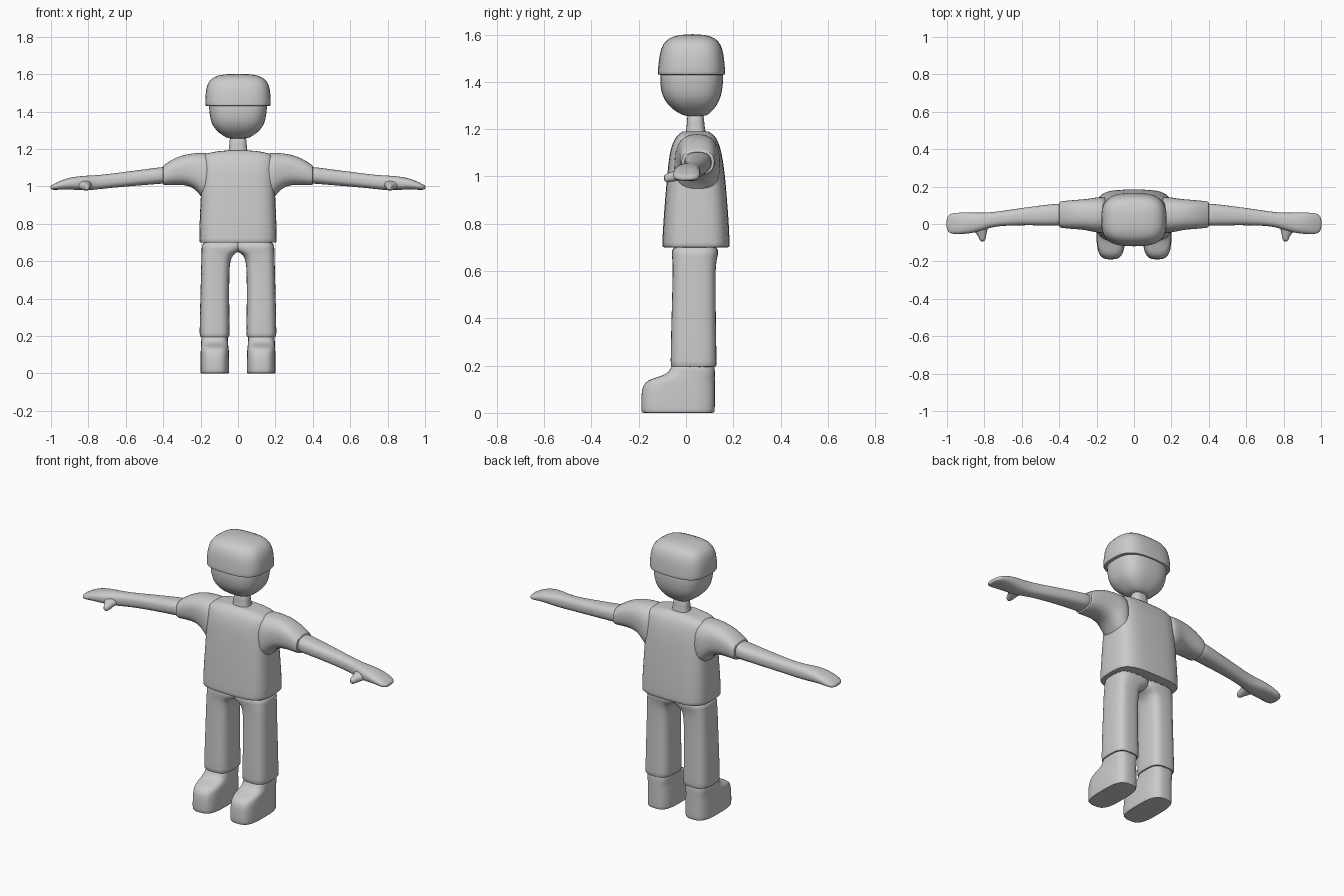
import bpy, bmesh, math

# axis letter -> maps (u, v, position along axis) to x, y, z
AXES = {
    "z": lambda u, v, t: (u, v, t),
    "x": lambda u, v, t: (t, u, v),
    "y": lambda u, v, t: (u, t, v),
}


def loft(name, axis, rings, power=3.0, mirror=False, n=24):
    """Skin rounded-rectangle rings (t, u0, u1, v0, v1) along an axis."""
    bm = bmesh.new()
    loops = []
    for t, u0, u1, v0, v1 in rings:
        loop = []
        for i in range(n):
            a = 2 * math.pi * (i + 0.5) / n
            c, s = math.cos(a), math.sin(a)
            u = (u0 + u1) / 2 + (u1 - u0) / 2 * math.copysign(abs(c) ** (2 / power), c)
            v = (v0 + v1) / 2 + (v1 - v0) / 2 * math.copysign(abs(s) ** (2 / power), s)
            loop.append(bm.verts.new(AXES[axis](u, v, t)))
        loops.append(loop)
    for a, b in zip(loops, loops[1:]):
        for i in range(n):
            j = (i + 1) % n
            bm.faces.new((a[i], a[j], b[j], b[i]))
    bm.faces.new(loops[0])
    bm.faces.new(loops[-1])
    bmesh.ops.recalc_face_normals(bm, faces=bm.faces)
    mesh = bpy.data.meshes.new(name)
    bm.to_mesh(mesh)
    bm.free()
    ob = bpy.data.objects.new(name, mesh)
    bpy.context.collection.objects.link(ob)
    bpy.ops.object.select_all(action="DESELECT")
    ob.select_set(True)
    bpy.context.view_layer.objects.active = ob
    bpy.ops.object.shade_smooth_by_angle(angle=math.radians(50))
    sub = ob.modifiers.new("smooth", "SUBSURF")
    sub.levels = sub.render_levels = 1
    if mirror:
        ob.modifiers.new("mirror", "MIRROR")
    return ob


def sym(t, h, v0, v1):
    """Ring that is symmetric about x = 0."""
    return (t, -h, h, v0, v1)


# Head and neck
loft("head", "z", [
    sym(1.255, 0.045, 0.00, 0.08), sym(1.262, 0.065, -0.02, 0.095),
    sym(1.285, 0.102, -0.06, 0.12), sym(1.32, 0.135, -0.09, 0.142),
    sym(1.36, 0.15, -0.108, 0.155), sym(1.43, 0.158, -0.113, 0.16),
    sym(1.50, 0.155, -0.10, 0.15)], 2.8)
loft("neck", "z", [
    sym(1.16, 0.058, -0.01, 0.09), sym(1.19, 0.051, 0.0, 0.083),
    sym(1.22, 0.046, 0.004, 0.077), sym(1.28, 0.046, 0.004, 0.077)], 2.6)

# Cap of hair or hat
loft("cap", "z", [
    sym(1.43, 0.165, -0.112, 0.158), sym(1.43, 0.174, -0.12, 0.166),
    sym(1.438, 0.177, -0.121, 0.167), sym(1.49, 0.176, -0.116, 0.163),
    sym(1.54, 0.168, -0.108, 0.156), sym(1.575, 0.148, -0.088, 0.138),
    sym(1.594, 0.108, -0.055, 0.108), sym(1.602, 0.05, 0.0, 0.055)], 3.0)

# Shirt body
loft("shirt", "z", [
    sym(0.70, 0.19, -0.085, 0.168), sym(0.70, 0.207, -0.10, 0.184),
    sym(0.706, 0.209, -0.102, 0.186), sym(0.80, 0.207, -0.097, 0.182),
    sym(0.92, 0.201, -0.088, 0.173), sym(1.02, 0.197, -0.079, 0.164),
    sym(1.10, 0.195, -0.07, 0.152), sym(1.145, 0.193, -0.056, 0.138),
    sym(1.168, 0.185, -0.042, 0.125), sym(1.182, 0.15, -0.026, 0.108),
    sym(1.191, 0.085, -0.016, 0.098), sym(1.191, 0.06, -0.005, 0.088)], 3.6)

# Sleeves flaring into the body at the armpit
loft("sleeve", "x", [
    (0.13, -0.05, 0.145, 0.90, 1.178), (0.18, -0.05, 0.145, 0.925, 1.18),
    (0.205, -0.045, 0.142, 0.955, 1.18), (0.235, -0.038, 0.136, 0.99, 1.178),
    (0.28, -0.03, 0.132, 1.008, 1.172), (0.34, -0.026, 0.127, 1.008, 1.152),
    (0.385, -0.022, 0.123, 1.005, 1.122), (0.40, -0.018, 0.12, 1.006, 1.113),
    (0.40, -0.01, 0.112, 1.014, 1.105)], 2.5, True)

# Arms tapering into flat mitten hands
loft("arm_and_hand", "x", [
    (0.36, -0.01, 0.112, 1.015, 1.11), (0.42, -0.01, 0.109, 1.014, 1.102),
    (0.55, -0.006, 0.093, 1.003, 1.085), (0.68, -0.008, 0.074, 0.992, 1.068),
    (0.75, -0.015, 0.064, 0.984, 1.06), (0.80, -0.03, 0.06, 0.979, 1.058),
    (0.85, -0.047, 0.061, 0.98, 1.055), (0.91, -0.054, 0.062, 0.984, 1.046),
    (0.96, -0.055, 0.06, 0.982, 1.026), (0.985, -0.05, 0.054, 0.981, 1.013),
    (0.999, -0.035, 0.038, 0.984, 1.005), (1.002, -0.015, 0.018, 0.99, 1.0)], 2.5, True)
loft("thumb", "y", [
    (0.0, 0.77, 0.88, 0.99, 1.04), (-0.035, 0.785, 0.86, 0.982, 1.03),
    (-0.06, 0.79, 0.835, 0.977, 1.02), (-0.083, 0.793, 0.827, 0.976, 1.012),
    (-0.094, 0.802, 0.82, 0.982, 1.004)], 2.2, True, 16)

# Trousers, with inner edges curving together at the crotch
loft("trouser_leg", "z", [
    (0.195, 0.06, 0.19, -0.05, 0.115), (0.195, 0.046, 0.204, -0.064, 0.129),
    (0.202, 0.044, 0.206, -0.066, 0.13), (0.32, 0.046, 0.204, -0.064, 0.128),
    (0.46, 0.047, 0.20, -0.06, 0.126), (0.58, 0.045, 0.197, -0.057, 0.125),
    (0.62, 0.036, 0.196, -0.057, 0.127), (0.645, 0.015, 0.195, -0.058, 0.13),
    (0.66, -0.03, 0.195, -0.06, 0.134), (0.72, -0.04, 0.195, -0.065, 0.145)], 3.2, True)

# Boots
loft("boot", "z", [
    (0.0, 0.06, 0.19, -0.175, 0.11), (0.0, 0.048, 0.20, -0.187, 0.121),
    (0.008, 0.046, 0.202, -0.191, 0.123), (0.08, 0.047, 0.201, -0.19, 0.123),
    (0.115, 0.048, 0.20, -0.184, 0.123), (0.138, 0.05, 0.199, -0.165, 0.123),
    (0.15, 0.052, 0.198, -0.125, 0.123), (0.163, 0.053, 0.197, -0.085, 0.123),
    (0.185, 0.053, 0.197, -0.064, 0.122), (0.22, 0.054, 0.196, -0.058, 0.121)], 3.2, True)
